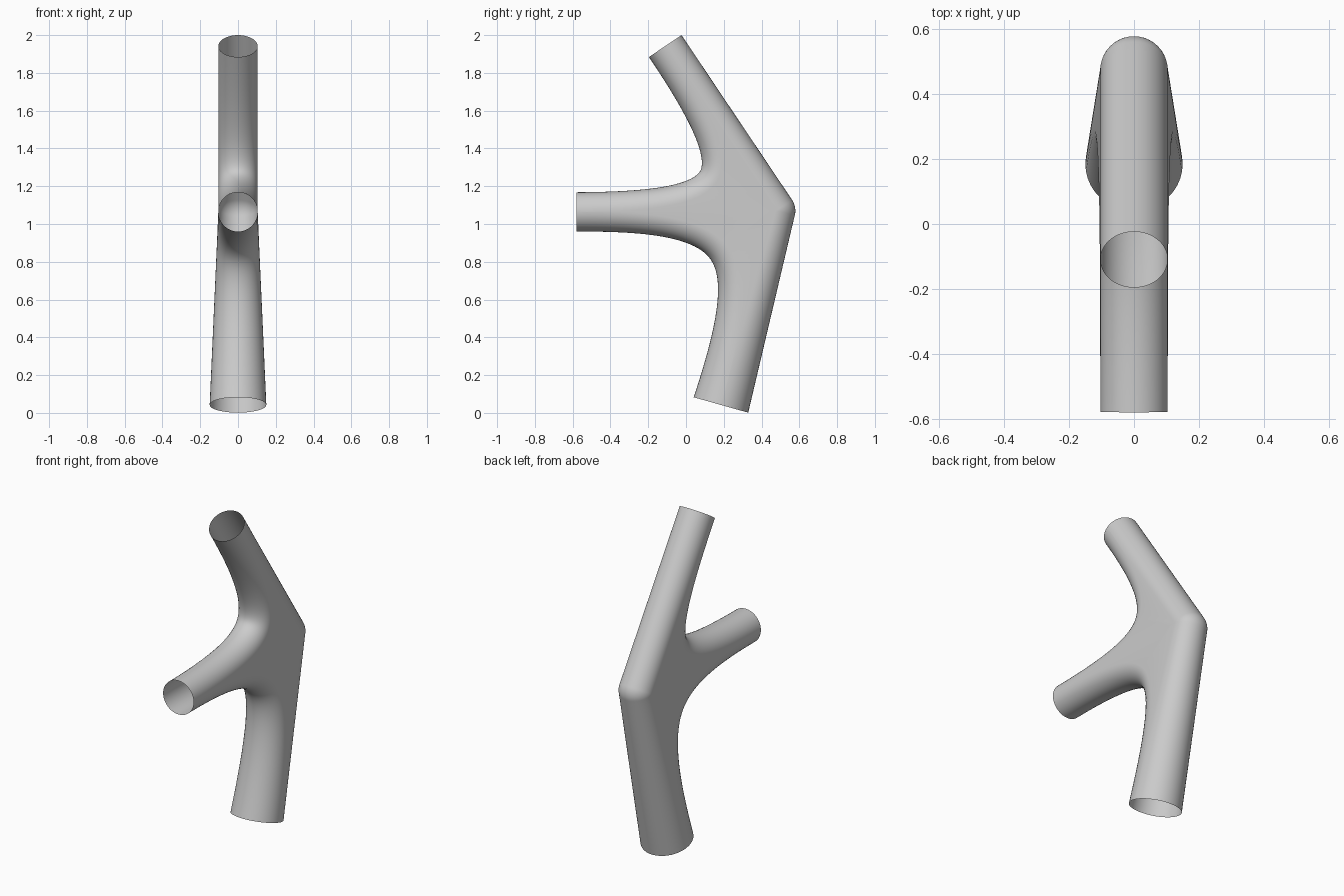
import bpy, bmesh, math
from mathutils import Vector

if "Cube" in bpy.data.objects:
    bpy.data.objects.remove(bpy.data.objects["Cube"])

# Branch end centres and the elbow, all in the x = 0 plane
TOP = Vector((0, -0.11, 1.942))
MID = Vector((0, -0.58, 1.064))
LOW = Vector((0, 0.185, 0.042))
ELBOW = Vector((0, 0.475, 1.07))
X = Vector((1, 0, 0))
STEPS, SIDES, PULL = 48, 20, 0.833


def radius(p):
    """Tube radius: constant above the elbow, widening toward the foot."""
    return 0.104 + 0.046 * min(max((1.064 - p.z) / 1.022, 0), 1)


def half_ring(bm, p, n):
    """Half circle from +x through n to -x."""
    r = radius(p)
    return [bm.verts.new(p + r * (math.cos(a) * X + math.sin(a) * n))
            for a in (math.pi * i / SIDES for i in range(SIDES + 1))]


def skin(bm, rows):
    for a, b in zip(rows, rows[1:]):
        for i in range(len(a) - 1):
            bm.faces.new((a[i], a[i + 1], b[i + 1], b[i]))


def spine(a, b, t):
    return a.lerp(ELBOW, 2 * t) if t <= 0.5 else ELBOW.lerp(b, 2 * t - 1)


def crotch(bm, a, b):
    """Curved inner half tube between two branches plus its flat side webs."""
    c1, c2 = a.lerp(ELBOW, PULL), b.lerp(ELBOW, PULL)
    rows, left, right = [], [], []
    for i in range(STEPS + 1):
        t = i / STEPS
        u = 1 - t
        p = u**3 * a + 3 * u * u * t * c1 + 3 * u * t * t * c2 + t**3 * b
        d = (u * u * (c1 - a) + 2 * u * t * (c2 - c1) + t * t * (b - c2)).normalized()
        n = d.cross(X)
        if n.dot((a + b) / 2 - ELBOW) < 0:
            n = -n
        ring = half_ring(bm, p, n)
        rows.append(ring)
        s = spine(a, b, t)
        right.append([ring[0], bm.verts.new(s + radius(s) * X)])
        left.append([ring[-1], bm.verts.new(s - radius(s) * X)])
    for r in (rows, left, right):
        skin(bm, r)


def outer_back(bm):
    """Outer half tube from top to foot, rounded over at the elbow."""
    def out(d):
        n = d.normalized().cross(X)
        return n if n.y > 0 else -n
    n1, n2 = out(ELBOW - TOP), out(LOW - ELBOW)
    h = STEPS // 2
    rows = [half_ring(bm, TOP.lerp(ELBOW, i / h), n1) for i in range(h + 1)]
    rows += [half_ring(bm, ELBOW, n1.slerp(n2, i / 10)) for i in range(1, 11)]
    rows += [half_ring(bm, ELBOW.lerp(LOW, i / h), n2) for i in range(1, h + 1)]
    skin(bm, rows)


bm = bmesh.new()
crotch(bm, TOP, MID)
crotch(bm, MID, LOW)
outer_back(bm)
bmesh.ops.remove_doubles(bm, verts=bm.verts, dist=0.0003)
bmesh.ops.dissolve_degenerate(bm, dist=0.0001, edges=bm.edges)
bmesh.ops.recalc_face_normals(bm, faces=bm.faces)
# Make sure the skin faces outward, judged by the rearmost face
rear = max(bm.faces, key=lambda f: f.calc_center_median().y)
if rear.normal.y < 0:
    bmesh.ops.reverse_faces(bm, faces=bm.faces)

mesh = bpy.data.meshes.new("branching_tube")
bm.to_mesh(mesh)
bm.free()
grey = bpy.data.materials.new("light grey")
grey.diffuse_color = (0.6, 0.6, 0.6, 1)
grey.use_nodes = True
grey.node_tree.nodes["Principled BSDF"].inputs["Base Color"].default_value = grey.diffuse_color
mesh.materials.append(grey)
tube = bpy.data.objects.new("branching_tube", mesh)
bpy.context.collection.objects.link(tube)
bpy.context.view_layer.objects.active = tube
tube.select_set(True)
bpy.ops.object.shade_smooth_by_angle(angle=math.radians(40))
